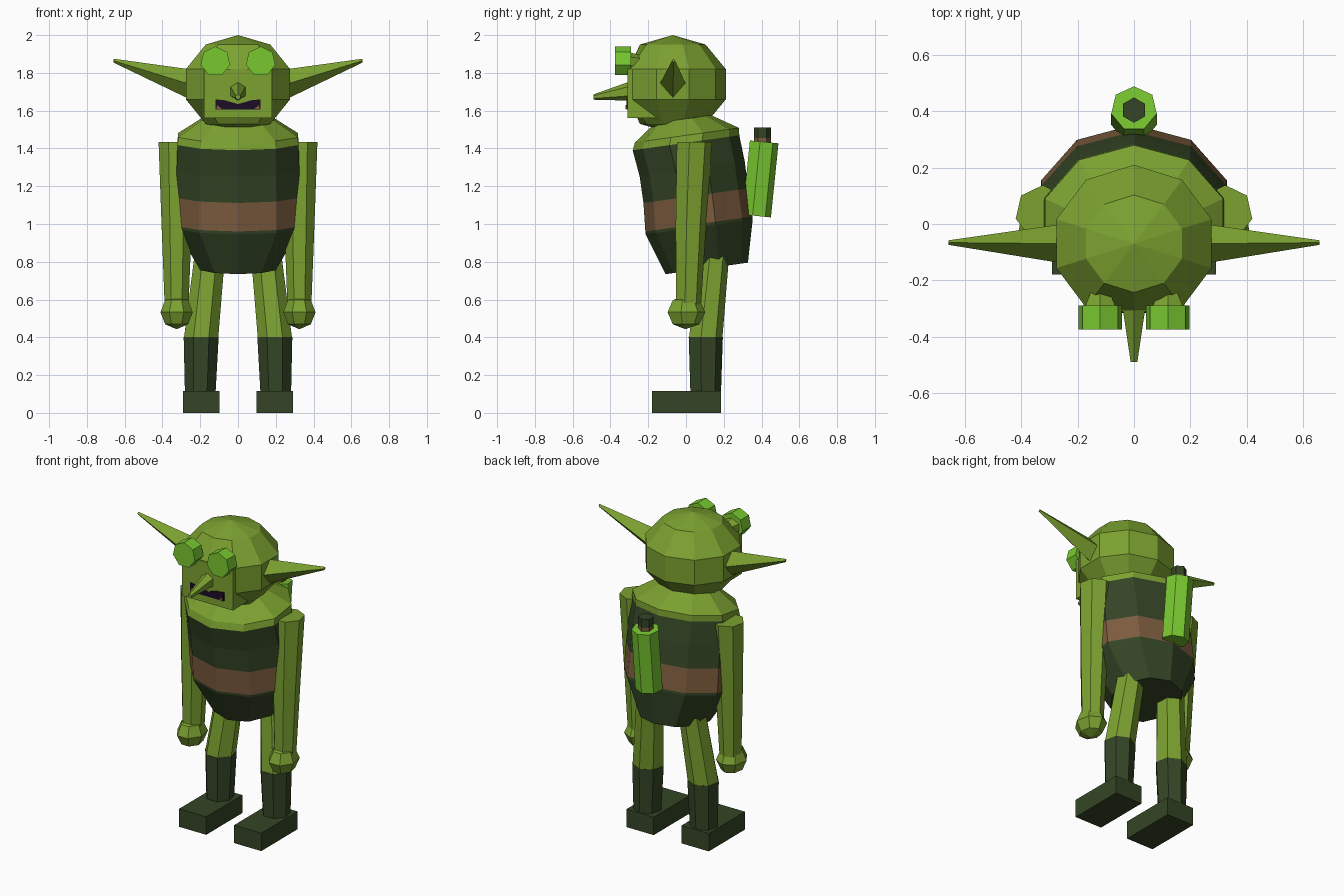
import bpy, bmesh
from math import sin, cos, pi
from mathutils import Vector

cube = bpy.data.objects.get("Cube")
if cube:
    bpy.data.objects.remove(cube, do_unlink=True)


def material(name, rgb):
    m = bpy.data.materials.new(name)
    m.use_nodes = True
    m.diffuse_color = (*rgb, 1)
    m.node_tree.nodes["Principled BSDF"].inputs["Base Color"].default_value = (*rgb, 1)
    return m


SKIN = material("skin green", (0.2, 0.36, 0.03))
BRIGHT = material("bright green", (0.19, 0.58, 0.03))
CLOTH = material("dark green cloth", (0.035, 0.06, 0.019))
LEATHER = material("brown leather", (0.2, 0.105, 0.047))
MOUTH = material("dark mouth", (0.012, 0.004, 0.02))


def finish(name, bm, *mats):
    bmesh.ops.recalc_face_normals(bm, faces=bm.faces)
    me = bpy.data.meshes.new(name)
    bm.to_mesh(me)
    bm.free()
    for m in mats:
        me.materials.append(m)
    ob = bpy.data.objects.new(name, me)
    bpy.context.collection.objects.link(ob)
    return ob


def loft(name, rings, n, axis, *mats, bands=(), front=None):
    """Skin rings (centre, rx, ry) set square to the axis; bands gives a material per band."""
    axis = Vector(axis).normalized()
    ref = Vector((0, 1, 0)) if abs(axis.z) > 0.7 else Vector((0, 0, 1))
    v = (ref - axis * ref.dot(axis)).normalized()
    u = v.cross(axis)
    bm = bmesh.new()
    loops = []
    for c, rx, ry in rings:
        loops.append([bm.verts.new(Vector(c) + u * rx * sin(2 * pi * k / n)
                                   + v * ry * cos(2 * pi * k / n)) for k in range(n)])
    for i, (a, b) in enumerate(zip(loops, loops[1:])):
        for k in range(n):
            j = (k + 1) % n
            f = bm.faces.new((a[k], a[j], b[j], b[k]))
            f.material_index = bands[i] if bands else 0
    for loop, idx in ((loops[0], 0), (loops[-1], -1)):
        bm.faces.new(loop).material_index = bands[idx] if bands else 0
    if front is not None:
        for vert in bm.verts:
            vert.co.y = max(vert.co.y, front)
    bmesh.ops.remove_doubles(bm, verts=bm.verts, dist=0.002)
    return finish(name, bm, *mats)


def box(name, lo, hi, mat):
    bm = bmesh.new()
    bmesh.ops.create_cube(bm, size=1)
    for vert in bm.verts:
        vert.co = [l + (c + 0.5) * (h - l) for c, l, h in zip(vert.co, lo, hi)]
    return finish(name, bm, mat)


def plate(name, outline, y, mat, depth=0.008):
    bm = bmesh.new()
    face = bm.faces.new([bm.verts.new((x, y, z)) for x, z in outline])
    out = bmesh.ops.extrude_face_region(bm, geom=[face])["geom"]
    bmesh.ops.translate(bm, vec=(0, -depth, 0),
                        verts=[g for g in out if isinstance(g, bmesh.types.BMVert)])
    return finish(name, bm, mat)


def ball(rx, ry, rz, centre, steps):
    """Rings of an ellipsoid from bottom to top."""
    c = Vector(centre)
    return [(c + Vector((0, 0, -rz * cos(pi * i / steps))),
             rx * sin(pi * i / steps), ry * sin(pi * i / steps)) for i in range(steps + 1)]


UP = (0, 0, 1)

# Leaning torso: vest, belt, vest, then bare shoulders and neck
loft("torso", [((0, 0.11, 0.765), 0.21, 0.22),
               ((0, 0.07, 0.985), 0.345, 0.286),
               ((0, 0.068, 1.0), 0.347, 0.286),
               ((0, 0.052, 1.15), 0.345, 0.28),
               ((0, 0.033, 1.29), 0.342, 0.281),
               ((0, 0, 1.43), 0.337, 0.285),
               ((0, 0.005, 1.47), 0.333, 0.278),
               ((0, -0.015, 1.555), 0.2, 0.15)],
     10, (0, -0.14, 1), CLOTH, LEATHER, SKIN, bands=(0, 0, 1, 0, 0, 2, 2))

# Head with flattened face and square jaw
loft("head", ball(0.305, 0.295, 0.26, (0, -0.07, 1.74), 5), 10, UP, SKIN, front=-0.305)
box("jaw", (-0.18, -0.31, 1.56), (0.18, -0.15, 1.82), SKIN)
loft("nose", [((0, -0.29, 1.705), 0.048, 0.052), ((0, -0.49, 1.672), 0.014, 0.014)],
     6, (0, -1, 0), SKIN)

# Mouth and teeth
plate("mouth", [(-0.12, 1.605), (0.12, 1.605), (0.12, 1.66), (0.07, 1.655),
                (0, 1.635), (-0.07, 1.655), (-0.12, 1.66)], -0.308, MOUTH)

for side, label in ((1, "left"), (-1, "right")):
    plate(label + "_tooth", [(side * 0.085, 1.608), (side * 0.115, 1.608),
                             (side * 0.11, 1.63)], -0.312, LEATHER)

    # Goggle eye on a skin socket
    ex = side * 0.12
    loft(label + "_eye", [((ex, -0.29, 1.86), 0.08, 0.08), ((ex, -0.375, 1.86), 0.08, 0.08)],
         7, (0, -1, 0), BRIGHT)
    loft(label + "_eye_socket", [((ex, -0.2, 1.86), 0.02, 0.02),
                                 ((ex, -0.3, 1.86), 0.065, 0.05)], 6, (0, -1, 0), SKIN)

    # Long pointed ear
    loft(label + "_ear", [((side * 0.24, -0.07, 1.735), 0.072, 0.082),
                          ((side * 0.66, -0.066, 1.865), 0.008, 0.01)], 4, (side, 0, 0), SKIN)

    # Arm and fist
    ax = side * 0.325
    loft(label + "_arm", [((ax, 0.01, 0.57), 0.065, 0.07), ((ax, 0.022, 1.0), 0.082, 0.085),
                          ((ax, 0.04, 1.435), 0.098, 0.098)], 7, UP, SKIN)
    loft(label + "_hand", ball(0.088, 0.105, 0.09, (ax, -0.003, 0.533), 4), 7, UP, SKIN)

    # Leg, boot shaft and shoe
    loft(label + "_leg", [((side * 0.195, 0.1, 0.4), 0.093, 0.093),
                          ((side * 0.15, 0.145, 0.83), 0.083, 0.083)], 7, UP, SKIN)
    loft(label + "_boot", [((side * 0.2, 0.1, 0.1), 0.083, 0.085),
                           ((side * 0.195, 0.1, 0.402), 0.095, 0.095)], 7, UP, CLOTH)
    box(label + "_shoe", (side * 0.195 - 0.096, -0.18, 0), (side * 0.195 + 0.096, 0.185, 0.115),
        CLOTH)

# Flask strapped to the back, with a stopper
tilt = (0, 0.1, 1)
loft("flask", [((0, 0.37, 1.043), 0.083, 0.08), ((0, 0.41, 1.435), 0.083, 0.08)],
     7, tilt, BRIGHT)
loft("flask_stopper", [((0, 0.405, 1.42), 0.045, 0.045), ((0, 0.405, 1.455), 0.045, 0.045),
                       ((0, 0.405, 1.51), 0.045, 0.045)],
     6, UP, LEATHER, CLOTH, bands=(0, 1))
